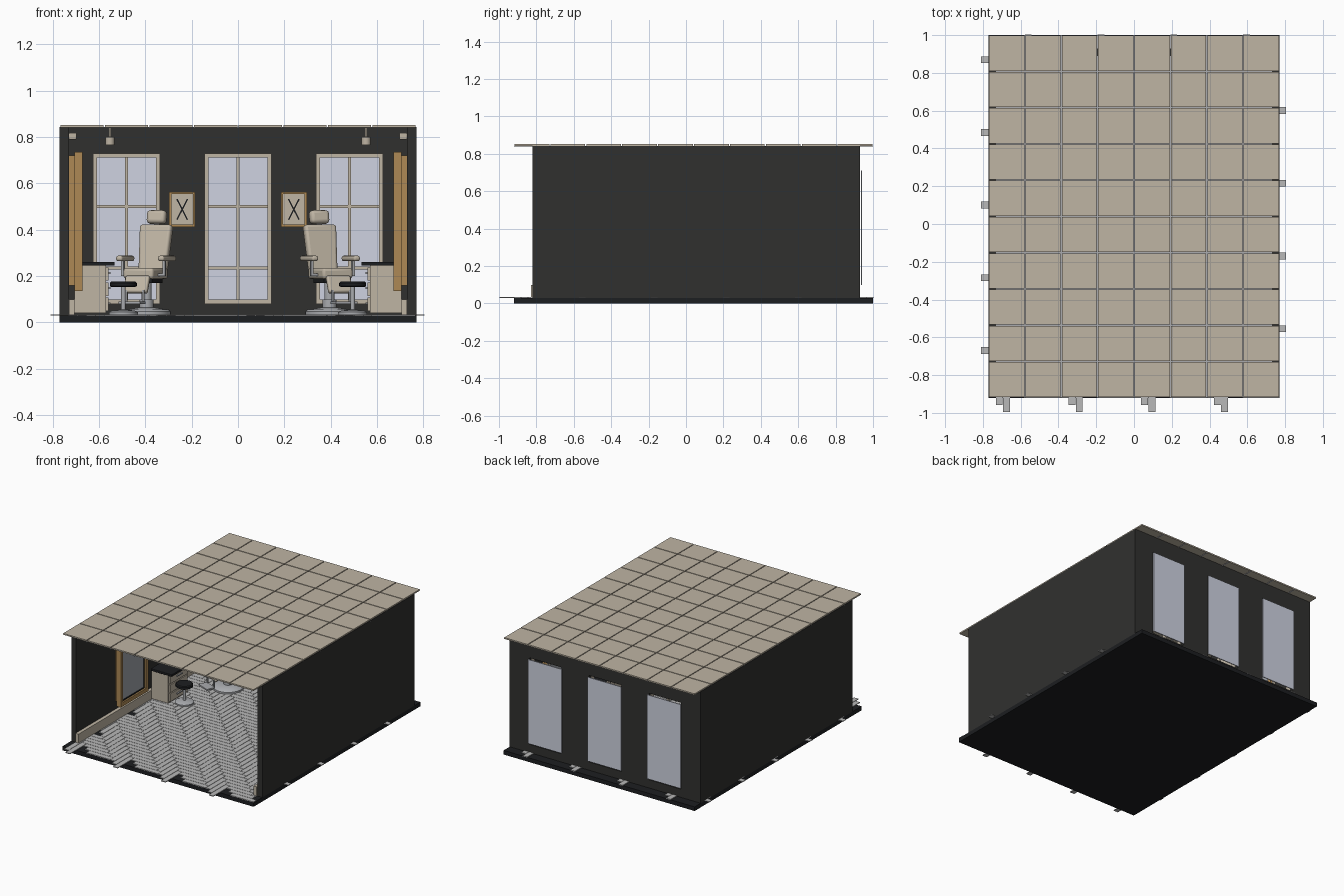
import bpy, bmesh, math
from mathutils import Matrix, Vector

if "Cube" in bpy.data.objects:
    bpy.data.objects.remove(bpy.data.objects["Cube"])


def material(name, r, g, b):
    m = bpy.data.materials.new(name)
    m.diffuse_color = (r, g, b, 1)
    m.use_nodes = True
    m.node_tree.nodes["Principled BSDF"].inputs["Base Color"].default_value = m.diffuse_color
    return m


BEIGE = material("beige", .52, .46, .37)
DARK = material("charcoal", .03, .03, .028)
BLACK = material("black", .012, .013, .015)
WOOD = material("wood", .42, .25, .09)
GLASS = material("glass", .62, .65, .75)
MIRROR = material("mirror", .35, .37, .4)
FLOOR = material("floor_grey", .48, .48, .48)
STEEL = material("steel", .4, .41, .43)
I = Matrix.Identity(4)


def add_cube(bm, lo, hi):
    c = [(a + b) / 2 for a, b in zip(lo, hi)]
    s = [b - a for a, b in zip(lo, hi)]
    bmesh.ops.create_cube(bm, size=1, matrix=Matrix.Translation(c) @ Matrix.Diagonal((*s, 1)))


def finish(name, bm, mat, M=I, bevel=0, smooth=False):
    me = bpy.data.meshes.new(name)
    bm.to_mesh(me)
    bm.free()
    me.materials.append(mat)
    ob = bpy.data.objects.new(name, me)
    bpy.context.collection.objects.link(ob)
    ob.matrix_world = M
    if bevel:
        mod = ob.modifiers.new("bevel", 'BEVEL')
        mod.width, mod.segments = bevel, 3
    if smooth or bevel:
        bpy.ops.object.select_all(action='DESELECT')
        ob.select_set(True)
        bpy.context.view_layer.objects.active = ob
        bpy.ops.object.shade_smooth_by_angle(angle=math.radians(40))
    return ob


def boxes(name, mat, *pairs, M=I, bevel=0):
    bm = bmesh.new()
    for lo, hi in pairs:
        add_cube(bm, [min(a, b) for a, b in zip(lo, hi)], [max(a, b) for a, b in zip(lo, hi)])
    return finish(name, bm, mat, M, bevel)


def turned(name, mat, profile, M=I, n=28):
    """Solid of revolution about z from (radius, height) points."""
    bm = bmesh.new()
    pts = [(0, profile[0][1])] + list(profile) + [(0, profile[-1][1])]
    vs = [bm.verts.new((r, 0, z)) for r, z in pts]
    es = [bm.edges.new(p) for p in zip(vs, vs[1:])]
    bmesh.ops.spin(bm, geom=vs + es, cent=(0, 0, 0), axis=(0, 0, 1), angle=math.tau, steps=n)
    bmesh.ops.remove_doubles(bm, verts=bm.verts[:], dist=1e-5)
    bmesh.ops.recalc_face_normals(bm, faces=bm.faces[:])
    return finish(name, bm, mat, M, smooth=True)


def at(x, y, z=0):
    return Matrix.Translation((x, y, z))


def frame(x0, x1, z0, z1, w, y0, y1):
    """Four bars of a rectangular frame in the xz plane."""
    return [((x0, y0, z0), (x0 + w, y1, z1)), ((x1 - w, y0, z0), (x1, y1, z1)),
            ((x0 + w, y0, z0), (x1 - w, y1, z0 + w)), ((x0 + w, y0, z1 - w), (x1 - w, y1, z1))]


# base slab and side walls
boxes("base_slab", BLACK, ((-.77, -.92, 0), (.77, 1, .03)))
for s, side in ((-1, "left"), (1, "right")):
    boxes(side + "_wall", DARK, ((s * .77, -.82, .03), (s * .73, .93, .843)))
    boxes(side + "_baseboard", BEIGE, ((s * .73, -.83, .034), (s * .705, .89, .1)))

# herringbone parquet: boards are 1 x 5 cells
w, bm = .0385, bmesh.new()
for i in range(-5, 48):
    for j in range(-34, 28):
        t = (i + j) % 10
        if t not in (0, 5):
            continue
        dx, dy = (5 * w, w) if t == 0 else (w, 5 * w)
        x, y = -.81 + i * w, .1 + (j - .5) * w
        if abs(x + dx / 2) < .735 and -.92 < y + dy / 2 < .92:
            g = .0012
            add_cube(bm, (x + g, y + g, .03), (x + dx - g, y + dy - g, .035))
finish("parquet_floor", bm, FLOOR)

# ceiling tiles and the bars between them
bm = bmesh.new()
for i in range(8):
    for j in range(10):
        x, y = -.77 + i * .1925, -.92 + j * .192
        add_cube(bm, (x + .003, y + .003, .842), (x + .1895, y + .189, .852))
finish("ceiling_tiles", bm, BEIGE)
boxes("ceiling_grid", STEEL,
      *[((-.77 + i * .1925 - .004, -.92, .839), (-.77 + i * .1925 + .004, 1, .843)) for i in range(1, 8)],
      *[((-.77, -.92 + j * .192 - .004, .839), (.77, -.92 + j * .192 + .004, .843)) for j in range(1, 10)])

# back wall with three openings
cx = (-.481, 0, .481)
edges = [-.73] + [c + d for c in cx for d in (-.13, .13)] + [.73]
boxes("back_wall", DARK,
      *[((edges[k], .89, .03), (edges[k + 1], .93, .843)) for k in (0, 2, 4, 6)],
      *[((c - .13, .89, a), (c + .13, .93, b)) for c in cx for a, b in ((.03, .09), (.72, .843))])
# window frames, bars and panes
for c, nm in zip(cx, ("left", "middle", "right")):
    boxes(nm + "_window_frame", BEIGE, *frame(c - .145, c + .145, .08, .73, .018, .872, .91),
          ((c - .006, .88, .098), (c + .006, .905, .712)),
          *[((c - .127, .88, z - .006), (c + .127, .905, z + .006)) for z in (.235, .5)])
    boxes(nm + "_window_pane", GLASS, ((c - .135, .936, .1), (c + .135, .942, .712)))


def barber_chair(side, M):
    # pedestal
    turned(side + "_chair_base", STEEL, [(.105, .035), (.105, .047), (.095, .056), (.035, .064)], M)
    turned(side + "_chair_column", STEEL, [(.03, .06), (.03, .1), (.022, .1), (.022, .18)], M)
    boxes(side + "_chair_bracket", BLACK, ((-.05, -.06, .17), (.05, .06, .19)), M=M)
    # upholstery
    boxes(side + "_chair_seat", BEIGE, ((-.07, -.1, .188), (.07, .08, .235)), M=M, bevel=.012)
    back = M @ at(0, .075, .22) @ Matrix.Rotation(math.radians(-12), 4, 'X')
    o = boxes(side + "_chair_backrest", BEIGE, ((-.074, -.02, 0), (.074, .02, .205)), M=back, bevel=.012)
    for v in o.data.vertices:
        if v.co.z < .1:
            v.co.x *= .86
    boxes(side + "_chair_headrest_stem", STEEL, ((-.012, -.005, .19), (.012, .005, .225)), M=back)
    boxes(side + "_chair_headrest", BEIGE, ((-.043, -.026, .21), (.043, .016, .268)), M=back, bevel=.015)
    # arms
    for s, nm in ((-1, "left"), (1, "right")):
        boxes(f"{side}_chair_{nm}_armrest", BEIGE, ((s * .082, -.08, .265), (s * .112, .07, .288)), M=M, bevel=.009)
        boxes(f"{side}_chair_{nm}_arm_post", STEEL, ((s * .09, -.04, .2), (s * .102, -.025, .27)),
              ((s * .06, -.04, .2), (s * .102, -.025, .212)), M=M)
    # leg rest and foot plate
    leg = M @ at(0, -.095, .2) @ Matrix.Rotation(math.radians(-25), 4, 'X')
    boxes(side + "_chair_leg_rest", BEIGE, ((-.055, -.012, -.08), (.055, .012, 0)), M=leg, bevel=.008)
    boxes(side + "_chair_foot_plate", STEEL, ((-.05, -.2, .08), (.05, -.135, .09)), M=M)
    boxes(side + "_chair_foot_bars", STEEL, *[((s * .035, -.14, .085), (s * .045, -.132, .14)) for s in (-1, 1)], M=M)


for s, side in ((-1, "left"), (1, "right")):
    # tall wall mirrors, local x runs along the wall
    for k, y in enumerate((-.23, .47)):
        R = at(s * .70, y) @ Matrix.Rotation(-s * math.pi / 2, 4, 'Z')
        nm = f"{side}_mirror_{k + 1}"
        boxes(nm + "_frame", WOOD, *frame(-.16, .16, .135, .735, .028, -.028, .005), M=R)
        boxes(nm + "_inner_trim", BLACK, *frame(-.132, .132, .163, .707, .008, -.016, .003), M=R)
        boxes(nm + "_glass", MIRROR, ((-.13, -.012, .165), (.13, -.004, .705)), M=R)
        boxes(nm + "_mount", WOOD, *frame(-.14, .14, .16, .72, .02, .005, .03), M=R)
        # lamps over each mirror
        boxes(nm + "_wall_lamp", BEIGE, ((s * .73, y - .03, .79), (s * .697, y + .03, .818)), bevel=.004)
        turned(nm + "_ceiling_lamp", BEIGE, [(.02, .765), (.02, .8), (.005, .803), (.005, .842)], at(s * .553, y), 20)
    # drawer cabinet
    boxes(side + "_cabinet", BEIGE, ((s * .705, .01, .04), (s * .57, .23, .245)))
    boxes(side + "_cabinet_top", BLACK, ((s * .705, 0, .245), (s * .533, .24, .262)), bevel=.004)
    zs = (.05, .115, .18)
    boxes(side + "_cabinet_drawers", BEIGE, *[((s * .57, .02, z), (s * .56, .22, z + .058)) for z in zs])
    boxes(side + "_drawer_handles", STEEL, *[((s * .56, .09, z + .03), (s * .55, .15, z + .037)) for z in zs])
    # round stool
    S = at(s * .495, .09)
    turned(side + "_stool_base", STEEL, [(.063, .035), (.063, .045), (.05, .051), (.012, .056)], S)
    turned(side + "_stool_post", STEEL, [(.01, .05), (.01, .155)], S, 16)
    turned(side + "_stool_seat", BLACK, [(.05, .152), (.058, .157), (.058, .171), (.052, .177)], S)
    # chair, turned a little to the wall
    barber_chair(side, at(s * .395, .45) @ Matrix.Rotation(s * math.radians(22), 4, 'Z'))
    # framed picture with crossed scissors
    c = s * .241
    boxes(side + "_picture_frame", WOOD, *frame(c - .056, c + .056, .413, .563, .009, .87, .89))
    boxes(side + "_picture_panel", BEIGE, ((c - .05, .878, .42), (c + .05, .89, .556)))
    for a in (-1, 1):
        X = at(c, .876, .488) @ Matrix.Rotation(a * math.radians(27), 4, 'Y')
        boxes(side + "_scissor_blade", BLACK, ((-.003, -.002, -.05), (.003, .003, .05)), M=X)
